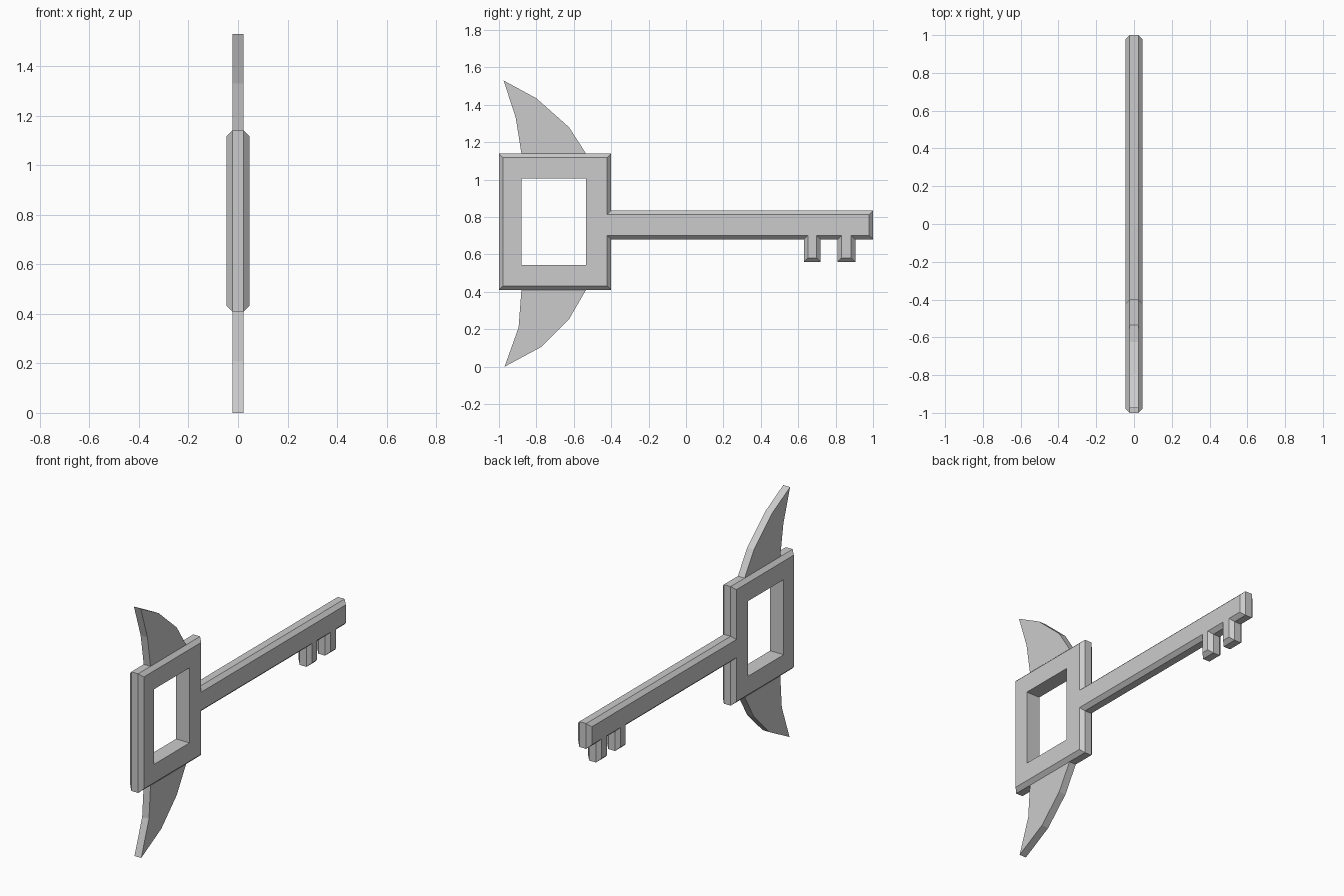
import bpy, bmesh
from mathutils import Vector

if "Cube" in bpy.data.objects:
    bpy.data.objects.remove(bpy.data.objects["Cube"])

HALF, FLAT, INSET = 0.046, 0.023, 0.022


def inset(points, d):
    """Shrink a right-angled counter-clockwise outline by d."""
    pts = [Vector(p) for p in points]
    out = []
    for i, p in enumerate(pts):
        a = (p - pts[i - 1]).normalized()
        b = (pts[(i + 1) % len(pts)] - p).normalized()
        out.append(p + d * Vector((-a.y - b.y, a.x + b.x)))
    return out


def ring(bm, points, x):
    return [bm.verts.new((x, p[0], p[1])) for p in points]


def skin(bm, rings):
    for r, s in zip(rings, rings[1:]):
        for i in range(len(r)):
            j = (i + 1) % len(r)
            bm.faces.new((r[i], r[j], s[j], s[i]))


def finish(bm, name):
    bmesh.ops.recalc_face_normals(bm, faces=bm.faces)
    mesh = bpy.data.meshes.new(name)
    bm.to_mesh(mesh)
    bm.free()
    bpy.context.collection.objects.link(bpy.data.objects.new(name, mesh))


# Key body: bow, shaft and two teeth in one chamfered outline
outline = [(-1, 0.41), (-0.4, 0.41), (-0.4, 0.68),
           (0.63, 0.68), (0.63, 0.56), (0.72, 0.56), (0.72, 0.68),
           (0.81, 0.68), (0.81, 0.56), (0.905, 0.56), (0.905, 0.68),
           (1, 0.68), (1, 0.835), (-0.4, 0.835), (-0.4, 1.14), (-1, 1.14)]
window = [(-0.88, 0.545), (-0.535, 0.545), (-0.535, 1.005), (-0.88, 1.005)]

bm = bmesh.new()
small = inset(outline, INSET)
outer = [ring(bm, small, -HALF), ring(bm, outline, -FLAT),
         ring(bm, outline, FLAT), ring(bm, small, HALF)]
inner = [ring(bm, window, -HALF), ring(bm, window, HALF)]
skin(bm, outer)
skin(bm, inner)
# Side faces with the window left open
for o, h in ((outer[0], inner[0]), (outer[-1], inner[-1])):
    edges = [bm.edges.get((r[i - 1], r[i])) for r in (o, h) for i in range(len(r))]
    bmesh.ops.triangle_fill(bm, use_beauty=True, use_dissolve=False, edges=edges)
finish(bm, "key_body")

# Curved fins above and below the bow
fins = {
    "upper_fin": [(-0.88, 1.14), (-0.535, 1.14), (-0.625, 1.28),
                  (-0.80, 1.435), (-0.975, 1.53), (-0.91, 1.33)],
    "lower_fin": [(-0.88, 0.41), (-0.895, 0.21), (-0.97, 0.0),
                  (-0.775, 0.105), (-0.625, 0.255), (-0.535, 0.41)],
}
for name, pts in fins.items():
    bm = bmesh.new()
    sides = [ring(bm, pts, -FLAT), ring(bm, pts, FLAT)]
    skin(bm, sides)
    for s in sides:
        bm.faces.new(s)
    finish(bm, name)
